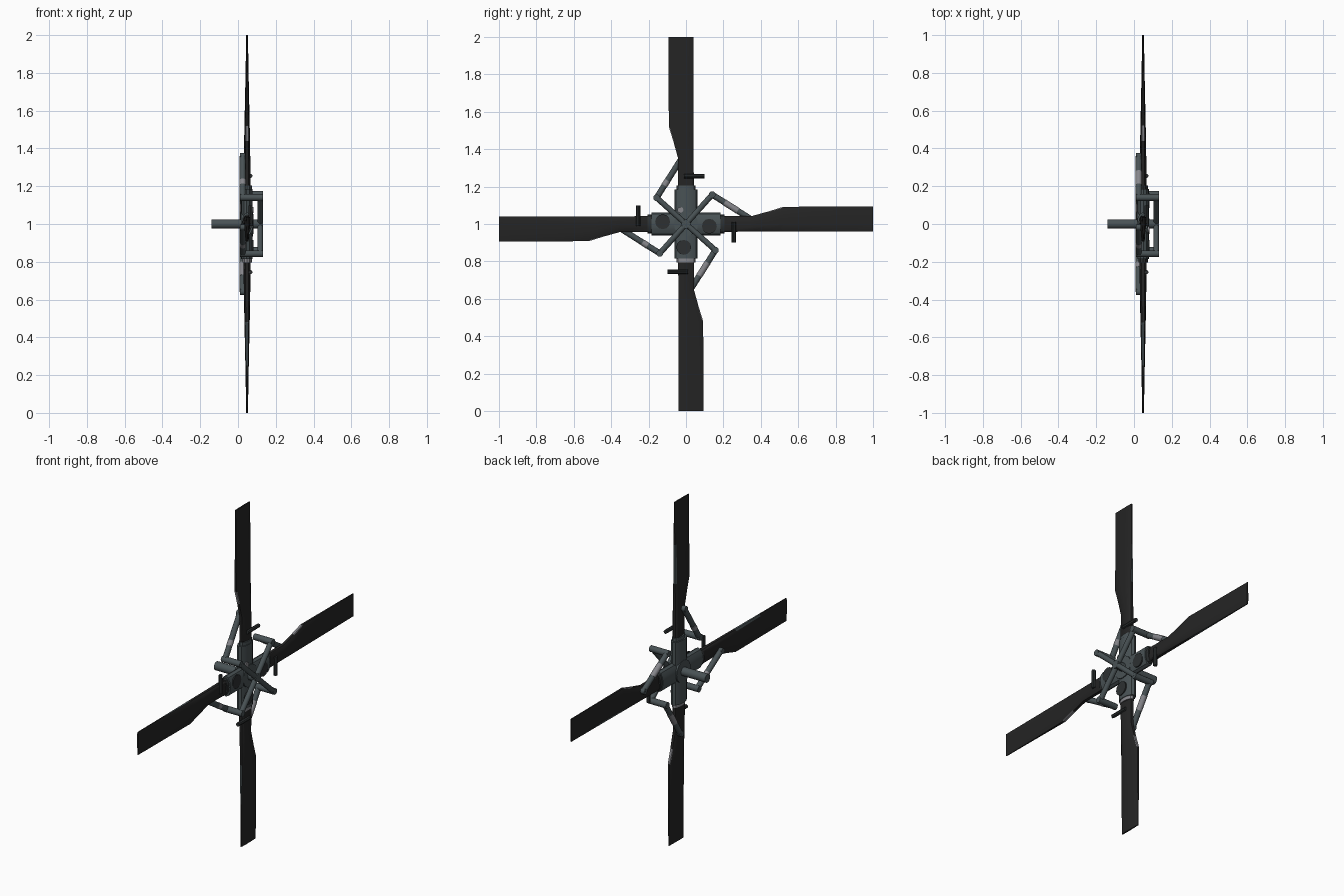
import bpy, bmesh, math
from mathutils import Vector, Matrix

if "Cube" in bpy.data.objects:
    bpy.data.objects.remove(bpy.data.objects["Cube"])


def material(name, rgb):
    m = bpy.data.materials.new(name)
    m.diffuse_color = (*rgb, 1)
    m.use_nodes = True
    m.node_tree.nodes["Principled BSDF"].inputs["Base Color"].default_value = m.diffuse_color
    return m


BLACK = material("blade black", (0.018, 0.018, 0.018))
SLATE = material("hub slate", (0.066, 0.084, 0.09))
DARK = material("dark steel", (0.026, 0.03, 0.031))
PALE = material("worn metal", (0.24, 0.24, 0.26))
CENTRE = Matrix.Translation((0, 0, 1))


def turn(k):
    """Quarter turns of the rotor about the x axis."""
    return CENTRE @ Matrix.Rotation(-k * math.pi / 2, 4, 'X')


def finish(bm, name, mats, matrix, angle=35):
    bmesh.ops.recalc_face_normals(bm, faces=bm.faces)
    bm.transform(matrix)
    me = bpy.data.meshes.new(name)
    bm.to_mesh(me)
    bm.free()
    for m in mats:
        me.materials.append(m)
    ob = bpy.data.objects.new(name, me)
    bpy.context.collection.objects.link(ob)
    bpy.ops.object.select_all(action='DESELECT')
    ob.select_set(True)
    bpy.context.view_layer.objects.active = ob
    bpy.ops.object.shade_smooth_by_angle(angle=math.radians(angle))
    return ob


def rod(name, a, b, r, mat, matrix=CENTRE, sides=12, flat=1.0):
    """Round bar from a to b; flat squashes it along x."""
    a, b = Vector(a), Vector(b)
    d = b - a
    bm = bmesh.new()
    bmesh.ops.create_cone(bm, cap_ends=True, segments=sides, radius1=r,
                          radius2=r, depth=d.length)
    bm.transform(d.to_track_quat('Z', 'Y').to_matrix().to_4x4())
    bm.transform(Matrix.Diagonal((flat, 1, 1, 1)))
    bm.transform(Matrix.Translation((a + b) / 2))
    return finish(bm, name, [mat], matrix)


def blade(k):
    # stations: radius, trailing edge, leading edge, thickness
    stations = [(0.17, -0.042, 0.042, 0.040), (0.35, -0.042, 0.041, 0.034),
                (0.44, -0.067, 0.041, 0.031), (0.52, -0.092, 0.041, 0.028),
                (0.75, -0.0925, 0.041, 0.018), (1.0, -0.093, 0.041, 0.009)]
    half = [(0, 0.45), (0.08, 0.85), (0.3, 1), (0.6, 0.85), (0.97, 0.6), (1, 0.45)]
    prof = half + [(u, -t) for u, t in reversed(half)]
    bm = bmesh.new()
    rings = [[bm.verts.new((0.048 + t * th / 2, le + (te - le) * u, z)) for u, t in prof]
             for z, te, le, th in stations]
    n = len(prof)
    for s, (p, q) in enumerate(zip(rings, rings[1:])):
        for i in range(n):
            f = bm.faces.new((p[i], p[(i + 1) % n], q[(i + 1) % n], q[i]))
            # worn leading edge (slate) and worn trailing taper (pale)
            if s == 3 and i in (n - 2, n - 1):
                f.material_index = 1
            elif s == 2 and i in (4, 5, 6):
                f.material_index = 2
    bm.faces.new(rings[0])
    bm.faces.new(rings[-1])
    finish(bm, "blade", [BLACK, SLATE, PALE], turn(k))


# hub: drive shaft, centre boss, spider shaft
rod("drive_shaft", (-0.14, 0, 0), (0.03, 0, 0), 0.025, SLATE, sides=16)
rod("hub_boss", (0.015, 0, 0), (0.08, 0, 0), 0.065, SLATE, sides=16)
rod("spider_shaft", (0.06, 0, 0), (0.132, 0, 0), 0.024, SLATE, sides=16)

for k in range(4):
    m = turn(k)
    upright = k % 2 == 0
    blade(k)
    # blade grip sleeve and cuff
    grip = rod("blade_grip", (0, 0, 0.0), (0, 0, 0.185), 0.061, SLATE, m, 12, 0.5)
    grip.location.x = 0.046 if upright else 0.05
    cuff = rod("blade_cuff", (0, 0, 0.17), (0, 0, 0.205), 0.05,
               PALE if k == 2 else SLATE if upright else DARK, m, 12, 0.5)
    cuff.location.x = 0.048
    # dark pad on the grip face
    if k:
        rod("grip_pad", (0.074, 0.012, 0.125), (0.081, 0.012, 0.125), 0.04, DARK, m, 12)
    else:
        rod("worn_spot", (0.074, -0.03, 0.075), (0.081, -0.03, 0.075), 0.016, PALE, m, 12)
    # pitch pin at the blade root
    rod("pitch_pin", (0.066, -0.01, 0.255), (0.066, 0.098, 0.255), 0.011, DARK, m, 8)
    # spider arm, cross post and pitch link
    tip = Vector((0.118, -0.157, 0.14))
    rod("spider_arm", (0.118, 0, 0), tip, 0.015, SLATE, m)
    rod("cross_post", (0.01, tip.y, tip.z), (0.132, tip.y, tip.z), 0.018, SLATE, m)
    a, b = Vector((0.025, tip.y, tip.z)), Vector((0.025, -0.018, 0.36))
    rod("pitch_link", a, b, 0.016, SLATE, m)
    # worn collar on the link, longer on the lower ones
    rod("link_collar", a.lerp(b, 0.3), a.lerp(b, 0.62 if k in (1, 2) else 0.42),
        0.017, PALE, m)
    # link foot on the blade
    rod("link_foot", (0.01, b.y, b.z), (0.05, b.y, b.z), 0.016, SLATE, m)
